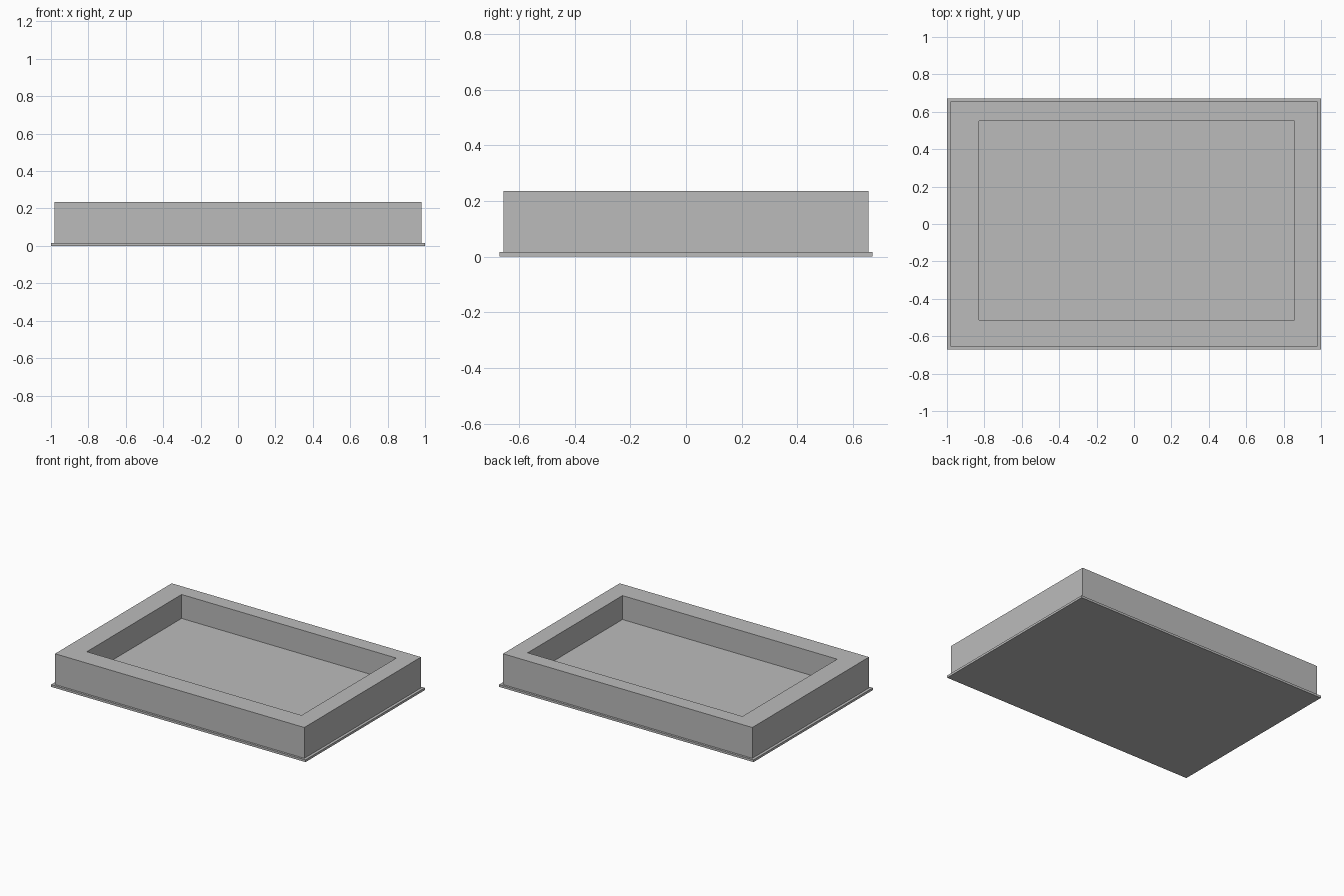
import bpy
import bmesh

if "Cube" in bpy.data.objects:
    bpy.data.objects.remove(bpy.data.objects["Cube"], do_unlink=True)

grey = bpy.data.materials.new("plain grey")
grey.use_nodes = True
colour = (0.5, 0.5, 0.5, 1)
grey.diffuse_color = colour
grey.node_tree.nodes["Principled BSDF"].inputs["Base Color"].default_value = colour


def stacked_rectangles(name, levels):
    """Join rectangles (x0, x1, y0, y1, z) in order and cap both ends."""
    bm = bmesh.new()
    rings = [[bm.verts.new(p) for p in ((x0, y0, z), (x1, y0, z), (x1, y1, z), (x0, y1, z))]
             for x0, x1, y0, y1, z in levels]
    for low, high in zip(rings, rings[1:]):
        for i in range(4):
            j = (i + 1) % 4
            bm.faces.new((low[i], low[j], high[j], high[i]))
    bm.faces.new(rings[0][::-1])
    bm.faces.new(rings[-1])
    mesh = bpy.data.meshes.new(name)
    bm.to_mesh(mesh)
    bm.free()
    mesh.materials.append(grey)
    obj = bpy.data.objects.new(name, mesh)
    bpy.context.collection.objects.link(obj)
    return obj


plate_top, floor, rim = 0.016, 0.065, 0.235
plate = (-1, 1, -0.67, 0.67)
outer = (-0.98, 0.98, -0.655, 0.655)
opening = (-0.83, 0.858, -0.512, 0.552)  # slightly off centre

# Thin plate, with the walls rising from it and a recess sunk into the top
stacked_rectangles("recessed_tray", [
    (*plate, 0), (*plate, plate_top),
    (*outer, plate_top), (*outer, rim),
    (*opening, rim), (*opening, floor),
])
